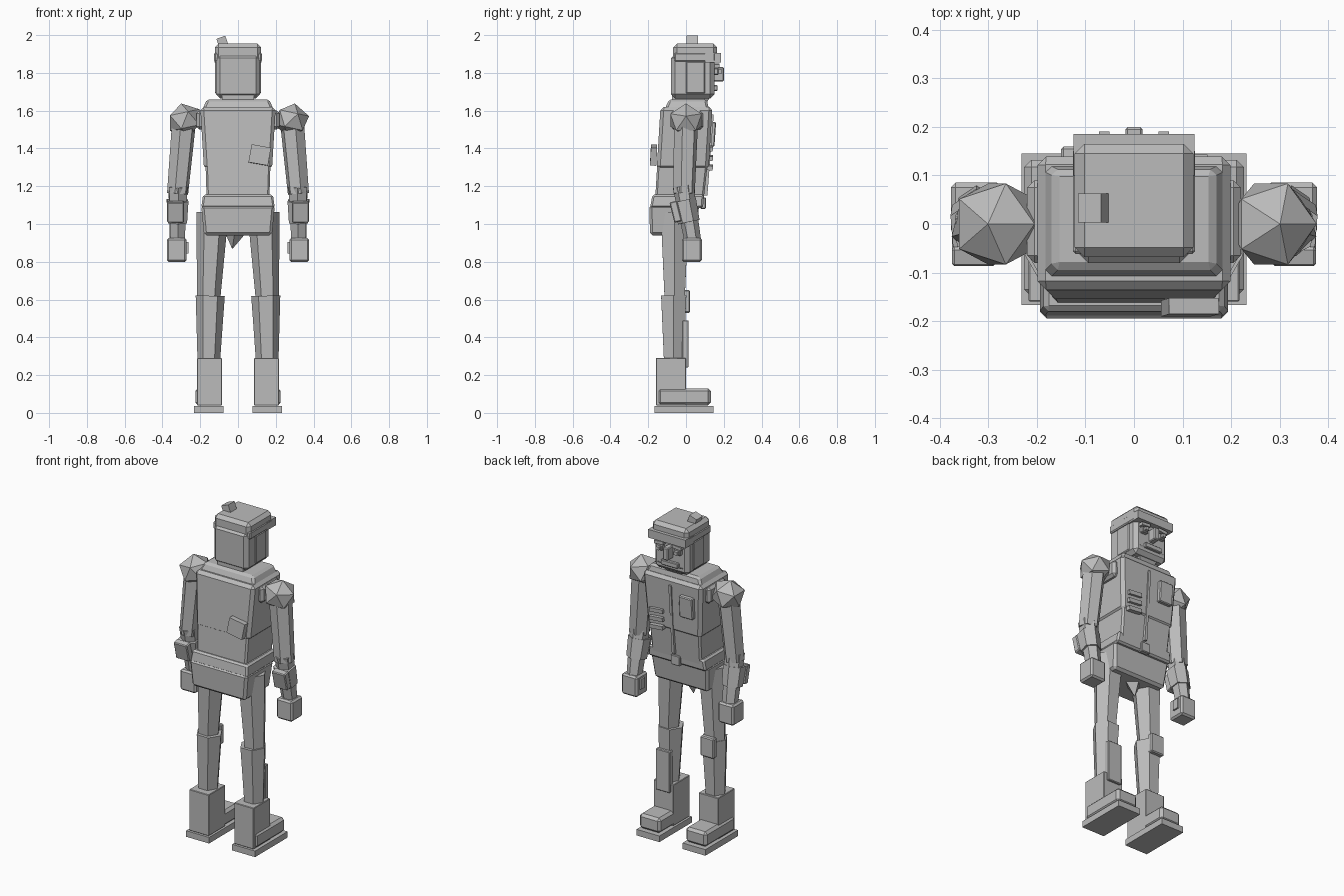
import bpy, bmesh, math
from mathutils import Vector, Matrix

GREY = bpy.data.materials.new("plain_grey")
GREY.diffuse_color = (0.5, 0.5, 0.5, 1)


def finish(name, bm, bevel=0.0):
    if bevel:
        bmesh.ops.bevel(bm, geom=bm.edges[:], offset=bevel, segments=1,
                        affect='EDGES', profile=0.5)
    bmesh.ops.recalc_face_normals(bm, faces=bm.faces[:])
    me = bpy.data.meshes.new(name)
    bm.to_mesh(me)
    bm.free()
    me.materials.append(GREY)
    ob = bpy.data.objects.new(name, me)
    bpy.context.collection.objects.link(ob)
    return ob


def box(name, x, y, z, bevel=0.0, rot=(0, 0, 0)):
    """Box from (min, max) ranges, turned about its centre by degrees."""
    bm = bmesh.new()
    bmesh.ops.create_cube(bm, size=1)
    for v in bm.verts:
        v.co = Vector(((x[1] - x[0]) * v.co.x, (y[1] - y[0]) * v.co.y,
                       (z[1] - z[0]) * v.co.z))
    ob = finish(name, bm, bevel)
    ob.location = [(r[0] + r[1]) / 2 for r in (x, y, z)]
    ob.rotation_euler = [math.radians(a) for a in rot]
    return ob


def taper(name, low, high, bevel=0.0):
    """Block between two rectangles, each (z, half width, y min, y max)."""
    bm = bmesh.new()
    bmesh.ops.create_cube(bm, size=2)
    for v in bm.verts:
        z, hw, y0, y1 = high if v.co.z > 0 else low
        v.co = Vector((v.co.x * hw, y1 if v.co.y > 0 else y0, z))
    return finish(name, bm, bevel)


def limb(name, a, b, ra, rb, sides=6):
    """Tapered prism from point a to point b."""
    a, b = Vector(a), Vector(b)
    bm = bmesh.new()
    bmesh.ops.create_cone(bm, cap_ends=True, segments=sides, radius1=ra,
                          radius2=rb, depth=(b - a).length)
    turn = (b - a).to_track_quat('Z', 'Y').to_matrix().to_4x4()
    bmesh.ops.transform(bm, matrix=Matrix.Translation((a + b) / 2) @ turn,
                        verts=bm.verts)
    return finish(name, bm)


def mx(s, lo, hi):
    return (lo, hi) if s > 0 else (-hi, -lo)


# Torso, leaning towards +y as it rises
taper("chest", (1.29, 0.18, -0.155, 0.12), (1.62, 0.2, -0.135, 0.14), 0.018)
taper("abdomen", (1.10, 0.165, -0.165, 0.09), (1.32, 0.172, -0.152, 0.115), 0.01)
taper("collar", (1.59, 0.195, -0.12, 0.125), (1.66, 0.165, -0.09, 0.11), 0.012)
box("shoulder_yoke", (-0.22, 0.22), (-0.08, 0.09), (1.5, 1.6), 0.015)
taper("belt", (1.085, 0.195, -0.19, 0.09), (1.155, 0.185, -0.178, 0.095), 0.01)
taper("hips", (0.94, 0.18, -0.19, 0.05), (1.10, 0.195, -0.195, 0.07), 0.014)
box("belt_buckle", (-0.03, 0.03), (0.075, 0.105), (1.08, 1.14), 0.004)
limb("crotch_wedge", (-0.015, -0.03, 0.97), (-0.03, -0.03, 0.87), 0.065, 0.002, 4)

# Chest and back fittings
box("front_closure", (0.0, 0.016), (0.105, 0.13), (1.15, 1.58), rot=(-4.5, 0, 0))
box("pocket", (-0.15, -0.06), (0.125, 0.155), (1.41, 1.54), 0.005, (-4, 0, 0))
for i, z in enumerate((1.30, 1.35, 1.40)):
    box(f"chest_bar_{i}", (0.06, 0.15), (0.112, 0.142), (z - 0.012, z + 0.012),
        rot=(-4, 5, 0))
box("back_patch", (0.063, 0.167), (-0.188, -0.155), (1.317, 1.413),
    rot=(-3, 10, 0))

# Neck and head
box("neck", (-0.085, 0.085), (-0.075, 0.1), (1.62, 1.72))
box("head", (-0.116, 0.116), (-0.08, 0.15), (1.665, 1.9), 0.022)
taper("chin", (1.645, 0.05, 0.08, 0.11), (1.71, 0.085, 0.06, 0.155))
box("cap", (-0.122, 0.122), (-0.068, 0.165), (1.86, 1.955), 0.02)
box("cap_band", (-0.126, 0.126), (-0.062, 0.155), (1.86, 1.905), 0.006)
box("brim", (-0.125, 0.125), (0.1, 0.185), (1.855, 1.905))
box("cap_knob", (-0.107, -0.057), (0.003, 0.063), (1.935, 1.99), rot=(0, -20, 0))
for s in (-1, 1):
    side = "left" if s < 0 else "right"
    box(side + "_ear_flap", mx(s, 0.1, 0.122), (0.0, 0.1), (1.69, 1.86), 0.005)
    box(side + "_eye", mx(s, 0.04, 0.082), (0.14, 0.172), (1.79, 1.825), 0.004)
    box(side + "_pupil", mx(s, 0.05, 0.072), (0.16, 0.19), (1.798, 1.818))
    box(side + "_brow", mx(s, 0.03, 0.09), (0.14, 0.178), (1.83, 1.848),
        rot=(0, s * 5, 0))
box("nose", (-0.018, 0.018), (0.14, 0.2), (1.755, 1.83), 0.005)
box("mouth", (-0.06, 0.055), (0.14, 0.168), (1.705, 1.735), 0.004)

for s in (-1, 1):
    side = "left" if s < 0 else "right"

    # Faceted shoulder guard
    bm = bmesh.new()
    bmesh.ops.create_icosphere(bm, subdivisions=1, radius=0.1)
    ob = finish(side + "_shoulder", bm)
    ob.location = (s * 0.282, 0, 1.55)
    ob.scale = (0.98, 0.98, 0.9)
    ob.rotation_euler = (0, math.radians(12 * s), 0)

    # Arm
    limb(side + "_upper_arm", (s * 0.285, 0, 1.55), (s * 0.32, -0.01, 1.16),
         0.066, 0.058)
    limb(side + "_forearm", (s * 0.318, -0.015, 1.2), (s * 0.322, 0.04, 0.89),
         0.056, 0.043)
    limb(side + "_forearm_wrap", (s * 0.32, -0.01, 1.125), (s * 0.322, 0.015, 1.01),
         0.064, 0.058)
    box(side + "_elbow_pad", mx(s, 0.285, 0.375), (-0.075, -0.035), (1.01, 1.12),
        0.005, (14, 0, 0))
    box(side + "_hand", mx(s, 0.272, 0.377), (-0.022, 0.085), (0.8, 0.925), 0.01)
    box(side + "_thumb", mx(s, 0.262, 0.29), (0.02, 0.06), (0.845, 0.905))

    # Leg
    limb(side + "_thigh", (s * 0.135, -0.06, 1.06), (s * 0.157, -0.06, 0.57),
         0.085, 0.06)
    limb(side + "_lower_leg", (s * 0.147, -0.065, 0.62), (s * 0.155, -0.065, 0.26),
         0.077, 0.059)
    box(side + "_boot_shaft", mx(s, 0.085, 0.217), (-0.16, 0.0), (0.04, 0.29), 0.003)
    box(side + "_shoe", mx(s, 0.085, 0.226), (-0.15, 0.132), (0.04, 0.13), 0.015)
    box(side + "_sole", mx(s, 0.078, 0.232), (-0.167, 0.145), (0.0, 0.037))

# Uneven leg guards on the toe side
box("right_shin_guard", (0.1, 0.195), (-0.02, 0.014), (0.24, 0.49), 0.004)
box("left_knee_guard", (-0.2, -0.11), (-0.012, 0.022), (0.53, 0.65), 0.006)
